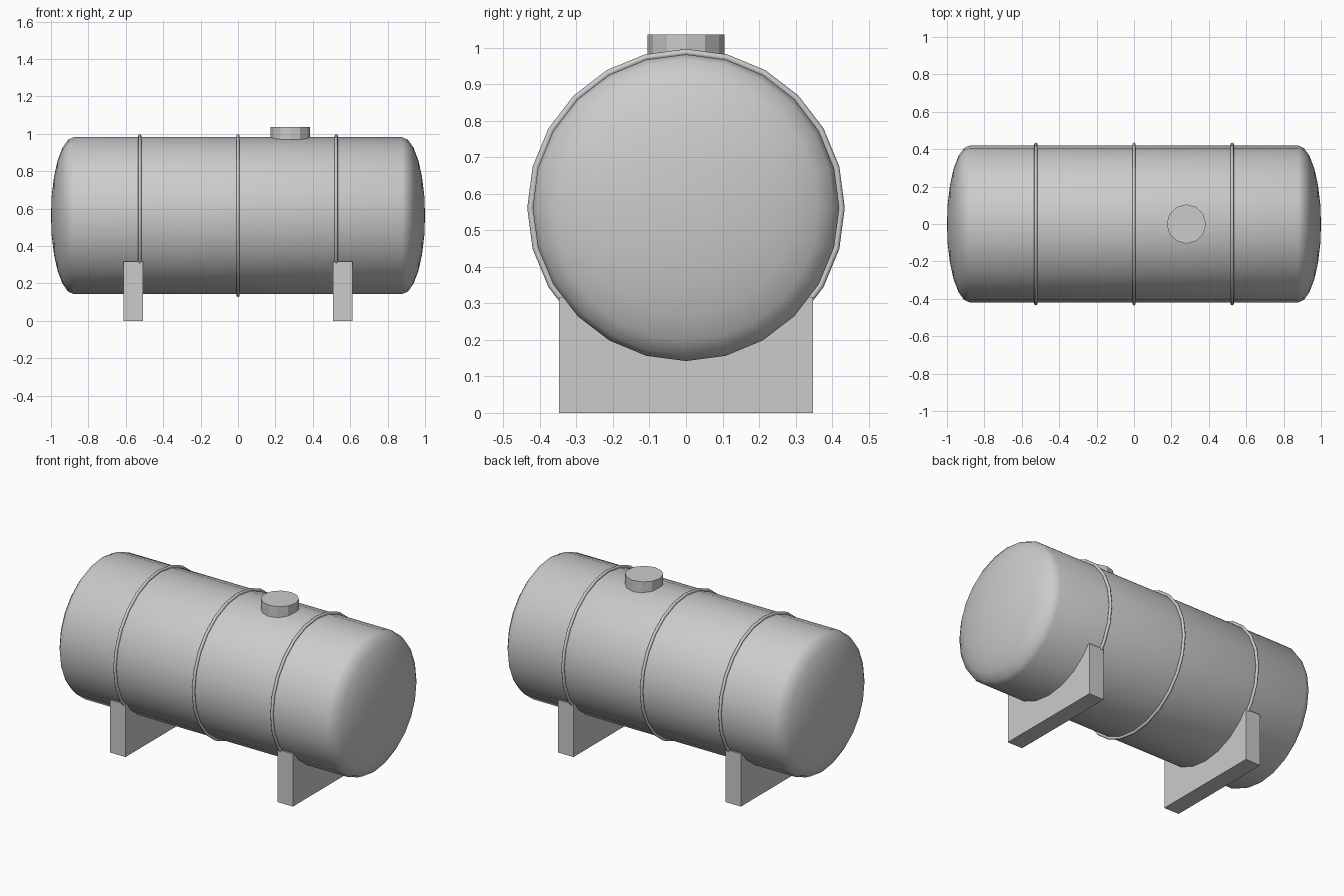
import bpy, bmesh, math

if "Cube" in bpy.data.objects:
    bpy.data.objects.remove(bpy.data.objects["Cube"])

CZ, R = 0.562, 0.42      # tank axis height and radius
SIDES = 24


def finish(name, bm, smooth=None):
    bmesh.ops.recalc_face_normals(bm, faces=bm.faces)
    me = bpy.data.meshes.new(name)
    bm.to_mesh(me)
    bm.free()
    ob = bpy.data.objects.new(name, me)
    bpy.context.collection.objects.link(ob)
    if smooth:
        bpy.ops.object.select_all(action='DESELECT')
        ob.select_set(True)
        bpy.context.view_layer.objects.active = ob
        bpy.ops.object.shade_smooth_by_angle(angle=math.radians(smooth))
    return ob


def circle(bm, x, r):
    return [bm.verts.new((x, r * math.cos(a), CZ + r * math.sin(a)))
            for a in (2 * math.pi * i / SIDES for i in range(SIDES))]


def bridge(bm, a, b):
    for i in range(SIDES):
        j = (i + 1) % SIDES
        bm.faces.new((a[i], a[j], b[j], b[i]))


# tank shell: cylinder with shallow elliptical ends
bm = bmesh.new()
STEPS, X0, BULGE = 6, 0.877, 0.123
half = [(X0 + BULGE * math.sin(t), R * math.cos(t))
        for t in (math.pi / 2 * i / STEPS for i in range(STEPS))]
profile = [(-x, r) for x, r in reversed(half)] + half
loops = [circle(bm, x, r) for x, r in profile]
for a, b in zip(loops, loops[1:]):
    bridge(bm, a, b)
for loop, x in ((loops[0], -1), (loops[-1], 1)):
    tip = bm.verts.new((x, 0, CZ))
    for i in range(SIDES):
        bm.faces.new((loop[i], loop[(i + 1) % SIDES], tip))
finish("tank_shell", bm, 40)

# thin round bands
for name, x in (("left", -0.525), ("middle", 0), ("right", 0.525)):
    bm = bmesh.new()
    n, minor = 8, 0.009
    rings = [circle(bm, x + minor * math.sin(a), 0.426 + minor * math.cos(a))
             for a in (2 * math.pi * k / n for k in range(n))]
    for k in range(n):
        bridge(bm, rings[k], rings[(k + 1) % n])
    finish(name + "_band", bm, 50)

# support saddles
for name, x in (("left", -0.56), ("right", 0.56)):
    bm = bmesh.new()
    bmesh.ops.create_cube(bm, size=1)
    for v in bm.verts:
        v.co = (x + v.co.x * 0.102, v.co.y * 0.696, (v.co.z + 0.5) * 0.318)
    finish(name + "_saddle", bm)

# filler hatch
bm = bmesh.new()
bmesh.ops.create_cone(bm, cap_ends=True, segments=12, radius1=0.105, radius2=0.105, depth=0.08)
bmesh.ops.translate(bm, verts=bm.verts, vec=(0.28, 0, 0.996))
finish("filler_hatch", bm)
